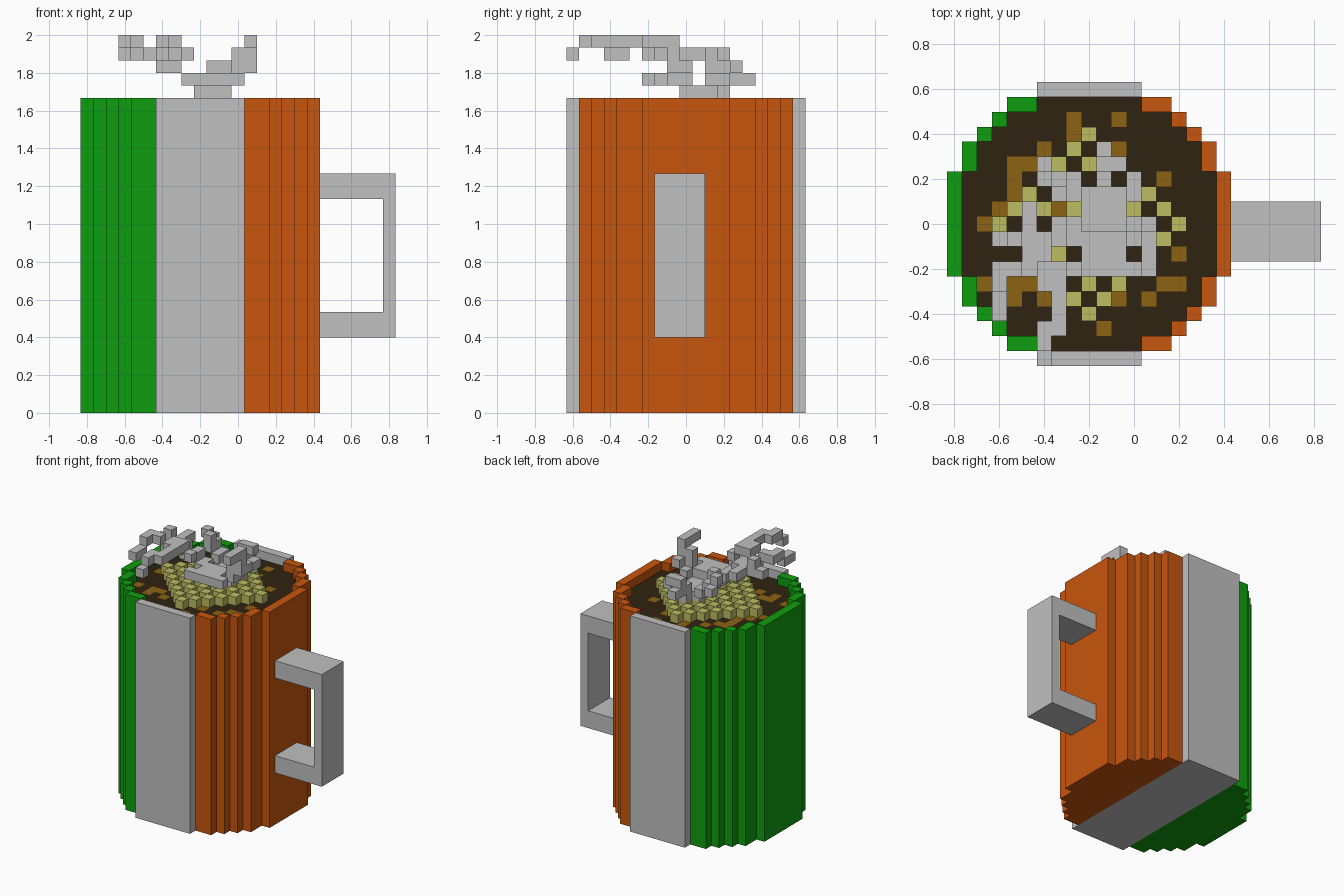
import bpy, bmesh

if "Cube" in bpy.data.objects:
    bpy.data.objects.remove(bpy.data.objects["Cube"], do_unlink=True)

U = 1 / 15                      # block size
OX, OY = -12.5, -9.5            # block grid origin


def make_mat(name, rgb):
    lin = [((c / 255 + 0.055) / 1.055) ** 2.4 if c > 10 else c / 255 / 12.92 for c in rgb]
    m = bpy.data.materials.new(name)
    m.use_nodes = True
    m.diffuse_color = (*lin, 1)
    m.node_tree.nodes["Principled BSDF"].inputs["Base Color"].default_value = (*lin, 1)
    return m


WHITE = make_mat("white", (192, 192, 192))
GREEN = make_mat("green", (15, 158, 15))
ORANGE = make_mat("orange", (200, 86, 14))
DARK = make_mat("dark_coffee", (47, 35, 17))
TAN = make_mat("tan_foam", (140, 98, 20))
CREAM = make_mat("pale_cream", (188, 188, 98))


def quad(bm, pts, mat=0):
    f = bm.faces.new([bm.verts.new(((x + OX) * U, (y + OY) * U, z * U)) for x, y, z in pts])
    f.material_index = mat


def slab(bm, cells, k0, k1, below=(), above=(), top_mat=lambda c: 0):
    """Blocks from k0 to k1 over grid cells, with only the exposed faces."""
    for i, j in cells:
        a, b = i + 1, j + 1
        if (i, j) not in above:
            quad(bm, [(i, j, k1), (a, j, k1), (a, b, k1), (i, b, k1)], top_mat((i, j)))
        if (i, j) not in below:
            quad(bm, [(i, b, k0), (a, b, k0), (a, j, k0), (i, j, k0)])
        edges = {(i, j - 1): ((i, j), (a, j)), (a, j): ((a, j), (a, b)),
                 (i, b): ((a, b), (i, b)), (i - 1, j): ((i, b), (i, j))}
        for n, (p, q) in edges.items():
            if n not in cells:
                quad(bm, [(*p, k0), (*q, k0), (*q, k1), (*p, k1)])


def finish(bm, name, *mats):
    bmesh.ops.remove_doubles(bm, verts=bm.verts, dist=1e-5)
    me = bpy.data.meshes.new(name)
    bm.to_mesh(me)
    bm.free()
    for m in mats:
        me.materials.append(m)
    bpy.context.collection.objects.link(bpy.data.objects.new(name, me))


def rect(i0, i1, j0, j1):
    return {(i, j) for i in range(i0, i1 + 1) for j in range(j0, j1 + 1)}


# Round footprint: first column of each row, mirrored in x and y
inset = [6, 4, 3, 2, 1, 1, 0, 0, 0, 0]
disc = {(i, j) for j in range(19) for i in range(inset[min(j, 18 - j)], 19 - inset[min(j, 18 - j)])}
inner = {(i, j) for i, j in disc
         if {(i + 1, j), (i - 1, j), (i, j + 1), (i, j - 1)} <= disc}
wall = disc - inner

# Mug body in three upright colour bands
for name, mat, lo, hi in (("green_band", GREEN, 0, 5), ("white_band", WHITE, 6, 12),
                          ("orange_band", ORANGE, 13, 18)):
    bm = bmesh.new()
    slab(bm, {c for c in wall if lo <= c[0] <= hi}, 0, 25)
    slab(bm, {c for c in inner if lo <= c[0] <= hi}, 0, 1)
    finish(bm, "mug_" + name, mat)

# Coffee, with tan foam spots on its surface
spots = (rect(8, 8, 15, 16) | rect(4, 5, 13, 13) | rect(4, 4, 11, 12) | rect(14, 15, 5, 5)
         | rect(4, 5, 5, 5)
         | {(11, 16), (6, 14), (11, 14), (3, 10), (2, 9), (7, 10), (14, 12), (15, 7),
            (13, 4), (11, 4), (10, 2), (2, 5), (4, 4), (6, 4)})
bm = bmesh.new()
slab(bm, inner, 1, 24, top_mat=lambda c: int(c in spots))
finish(bm, "coffee", DARK, TAN)

# Cream: checkered diamond of single blocks
cream = {(i, j) for i, j in rect(3, 15, 3, 15)
         if abs(i - 9) + abs(j - 9) <= 6 and (i + j) % 2 == 0}
bm = bmesh.new()
for c in cream:
    slab(bm, {c}, 24, 25)
finish(bm, "cream_blocks", CREAM)

# Handle: two arms and an outer grip
bm = bmesh.new()
arm, grip = rect(19, 23, 7, 10), rect(24, 24, 7, 10)
slab(bm, arm | grip, 6, 8, above=grip)
slab(bm, grip, 8, 17, below=grip, above=grip)
slab(bm, arm | grip, 17, 19, below=grip)
finish(bm, "handle", WHITE)

# Steam: rising wisps, layer by layer
steam = {
    25: rect(9, 11, 9, 11) | {(10, 12)},
    26: (rect(8, 12, 6, 6) | rect(9, 11, 7, 7) | rect(8, 12, 8, 8) | rect(8, 8, 11, 12)
         | rect(12, 12, 11, 12) | rect(10, 10, 12, 14) | {(8, 9), (12, 9)}),
    27: (rect(6, 7, 8, 8) | rect(7, 7, 11, 12) | rect(10, 11, 13, 13)
         | {(7, 9), (13, 8), (13, 9), (6, 13), (12, 8)}),
    28: (rect(4, 6, 8, 8) | rect(5, 5, 9, 10) | rect(3, 3, 3, 4) | rect(5, 6, 7, 7)
         | {(6, 0), (5, 6), (8, 6), (12, 8), (13, 8), (7, 11), (6, 12), (3, 8)}),
    29: (rect(3, 4, 6, 6) | rect(6, 7, 6, 6) | rect(7, 7, 2, 5) | rect(6, 6, 1, 2)
         | rect(13, 13, 6, 8) | {(3, 5), (6, 5), (4, 8)}),
}
bm = bmesh.new()
for k, cells in steam.items():
    slab(bm, cells, k, k + 1, steam.get(k - 1, ()), steam.get(k + 1, ()))
finish(bm, "steam", WHITE)
